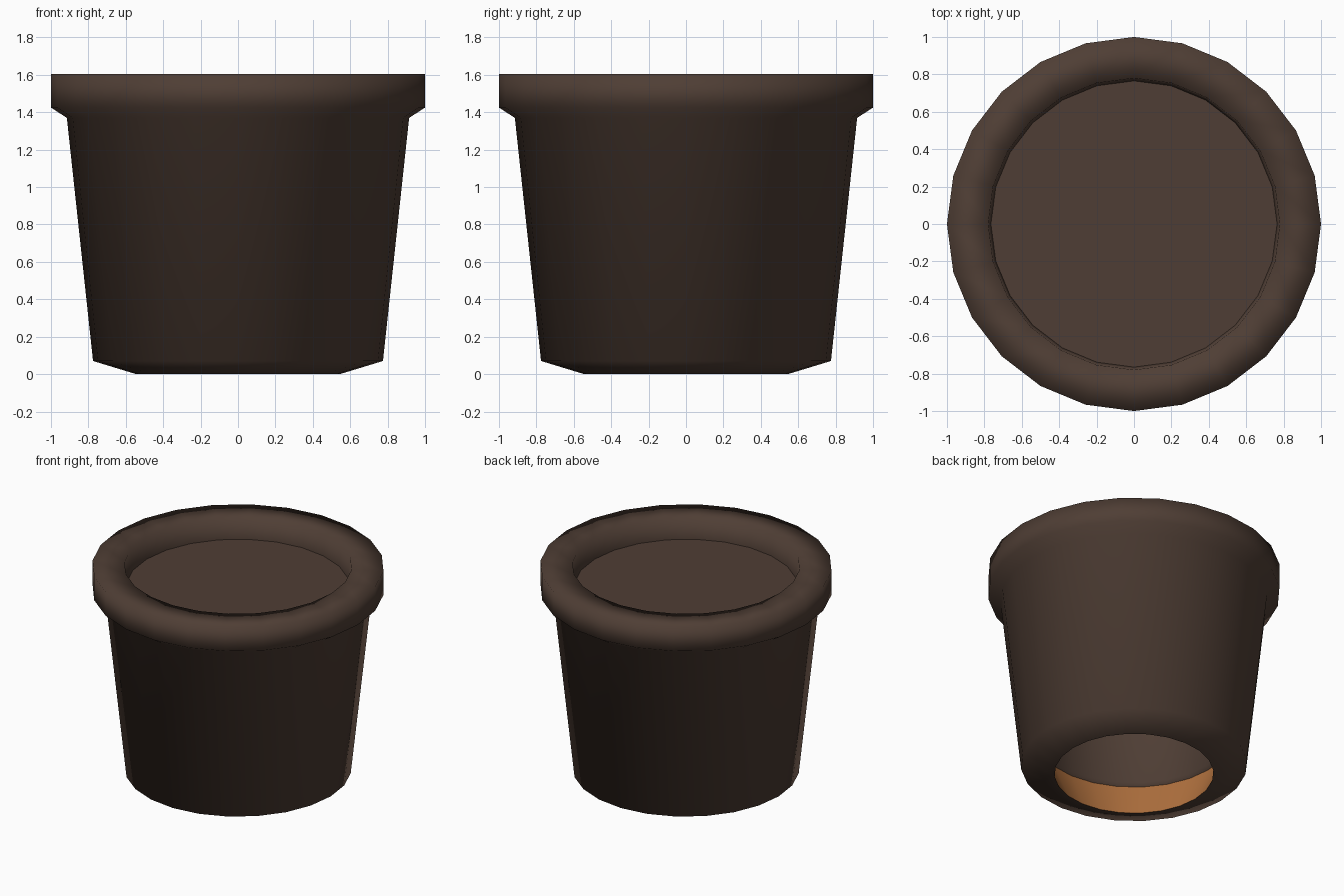
import bpy, bmesh, math

if "Cube" in bpy.data.objects:
    bpy.data.objects.remove(bpy.data.objects["Cube"])

SIDES = 24


def material(name, color):
    m = bpy.data.materials.new(name)
    m.diffuse_color = (*color, 1)
    m.use_nodes = True
    m.node_tree.nodes["Principled BSDF"].inputs["Base Color"].default_value = m.diffuse_color
    return m


brown = material("dark_brown", (0.078, 0.048, 0.035))
orange = material("terracotta", (0.45, 0.17, 0.05))


def lathe(name, profile, mat):
    """Spin (radius, height) points around z; profile runs so faces point outward."""
    bm = bmesh.new()
    rings = [[bm.verts.new((r * math.cos(math.tau * i / SIDES),
                            r * math.sin(math.tau * i / SIDES), z))
              for i in range(SIDES)] for r, z in profile]
    for a, b in zip(rings, rings[1:]):
        for i in range(SIDES):
            j = (i + 1) % SIDES
            bm.faces.new((a[i], a[j], b[j], b[i])).smooth = True
    if len(rings) == 1:
        bm.faces.new(rings[0])
    mesh = bpy.data.meshes.new(name)
    bm.to_mesh(mesh)
    bm.free()
    mesh.materials.append(mat)
    obj = bpy.data.objects.new(name, mesh)
    bpy.context.collection.objects.link(obj)
    return obj


# Pot: bottom ring, tapered wall, thick rim, inner wall
lathe("pot", [(0.545, 0), (0.775, 0.07), (0.915, 1.37), (1.0, 1.425),
              (1.0, 1.605), (0.78, 1.605), (0.765, 1.45),
              (0.645, 0.30), (0.665, 0.275)], brown)

# Terracotta lining around the drain opening
lathe("drain_lining", [(0.665, 0.275), (0.545, 0)], orange)

# Soil surface
lathe("soil", [(0.765, 1.45)], brown)
